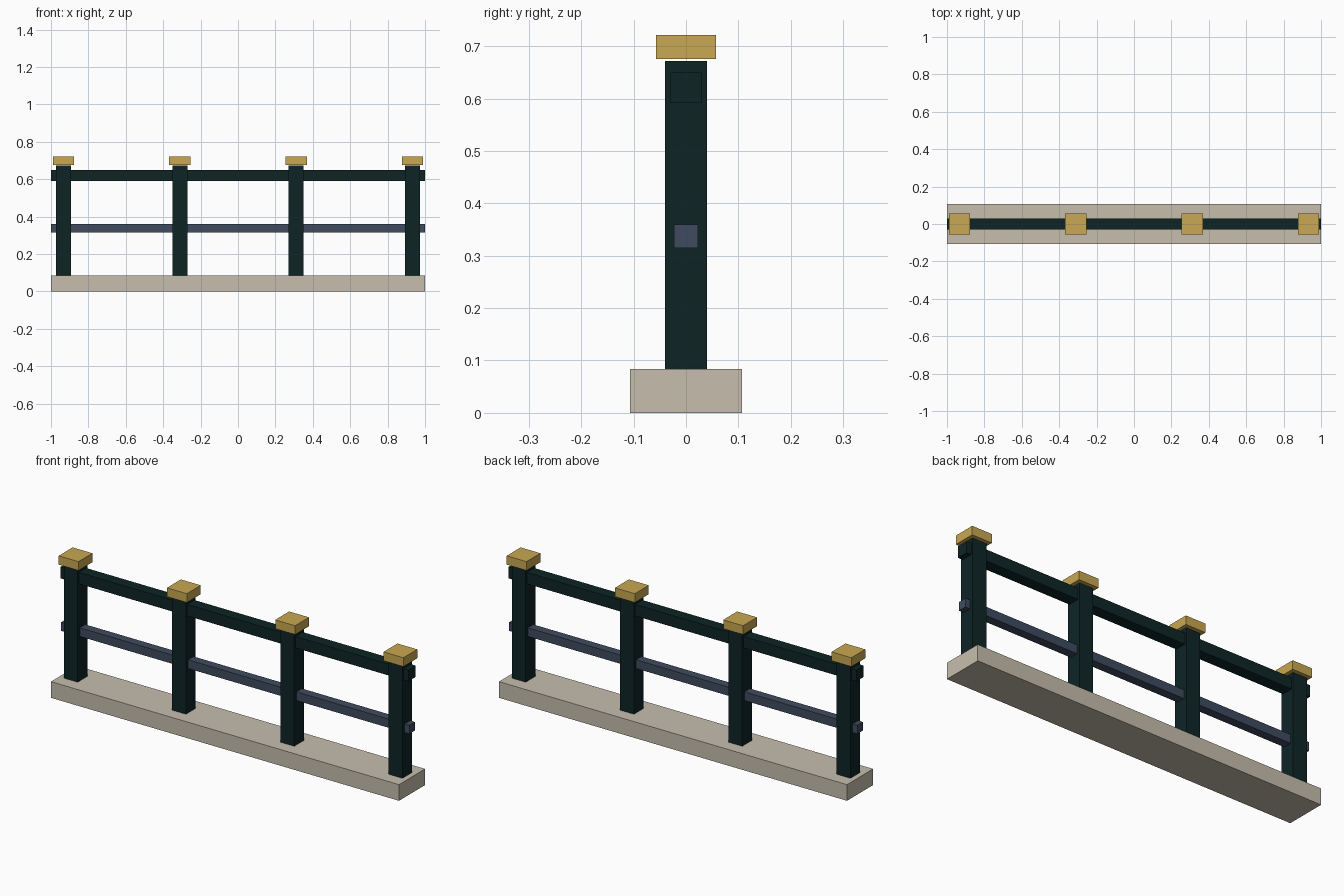
import bpy

if "Cube" in bpy.data.objects:
    bpy.data.objects.remove(bpy.data.objects["Cube"])


def material(name, r, g, b):
    def linear(c):
        c /= 255
        return c / 12.92 if c <= 0.04045 else ((c + 0.055) / 1.055) ** 2.4
    m = bpy.data.materials.new(name)
    m.diffuse_color = (linear(r), linear(g), linear(b), 1)
    m.use_nodes = True
    m.node_tree.nodes["Principled BSDF"].inputs["Base Color"].default_value = m.diffuse_color
    return m


def box(name, x, half_x, half_y, z0, z1, mat):
    bpy.ops.mesh.primitive_cube_add(size=2, location=(x, 0, (z0 + z1) / 2))
    ob = bpy.context.object
    ob.name = name
    ob.scale = (half_x, half_y, (z1 - z0) / 2)
    bpy.ops.object.transform_apply(location=False, rotation=False, scale=True)
    ob.data.materials.append(mat)
    return ob


stone = material("pale_stone", 198, 190, 174)
green = material("dark_green", 14, 36, 37)
slate = material("slate_blue", 62, 75, 95)
gold = material("gold", 201, 168, 82)

# Stone plinth
box("base", 0, 1.0, 0.107, 0, 0.084, stone)

# Rails running the full length
box("top_rail", 0, 1.0, 0.03, 0.591, 0.65, green)
box("lower_rail", 0, 1.0, 0.0225, 0.315, 0.36, slate)

# Four evenly spaced posts with square caps
for i in range(4):
    x = -0.933 + i * 0.622
    box(f"post_{i + 1}", x, 0.04, 0.04, 0.084, 0.672, green)
    box(f"post_cap_{i + 1}", x, 0.057, 0.057, 0.675, 0.721, gold)
